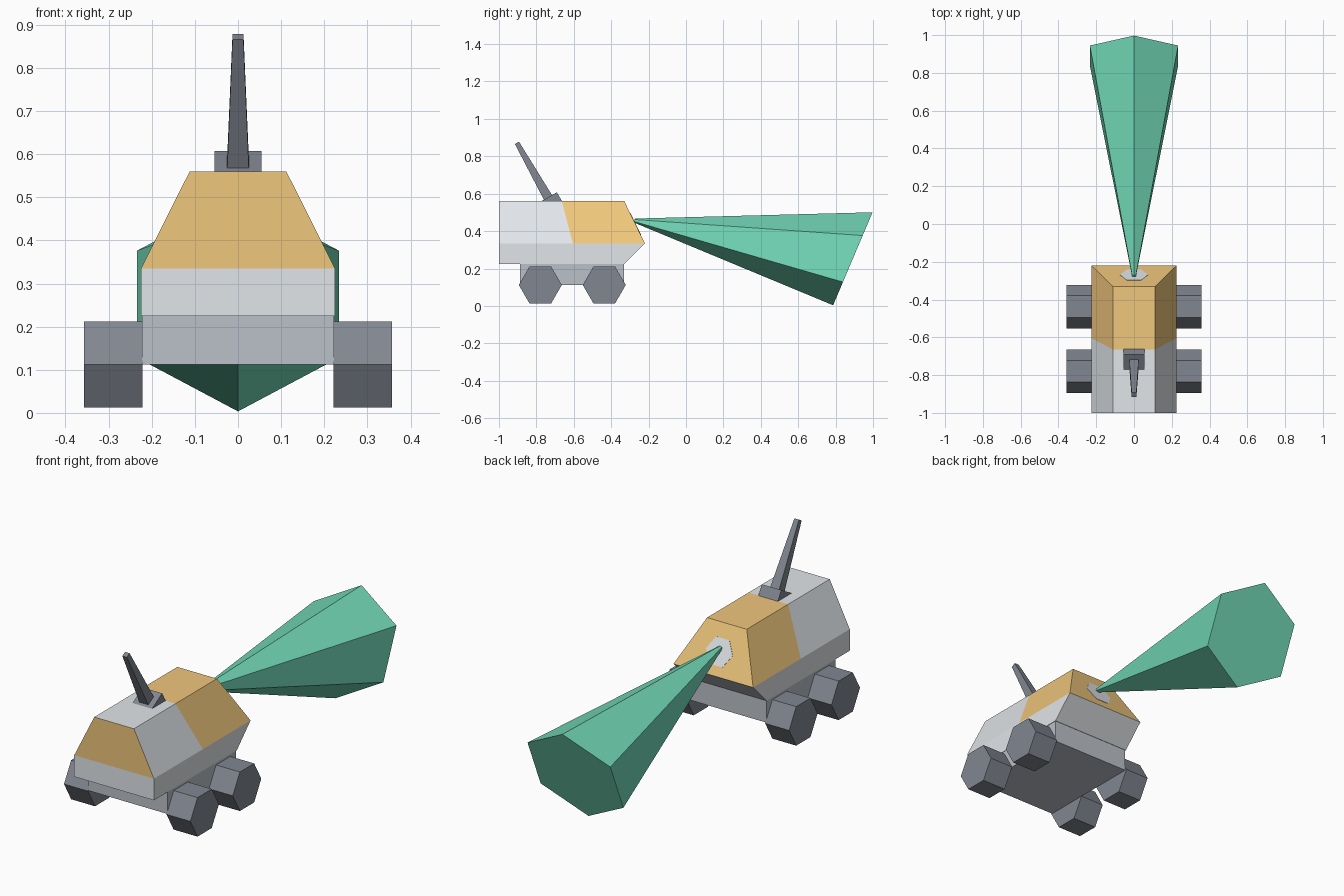
import bpy, bmesh, math
from mathutils import Vector, Matrix

if "Cube" in bpy.data.objects:
    bpy.data.objects.remove(bpy.data.objects["Cube"])


def mat(name, rgb):
    m = bpy.data.materials.new(name)
    m.diffuse_color = (*rgb, 1)
    m.use_nodes = True
    m.node_tree.nodes["Principled BSDF"].inputs["Base Color"].default_value = m.diffuse_color
    return m


PALE = mat("pale_grey", (0.76, 0.79, 0.82))
ORANGE = mat("orange", (0.87, 0.57, 0.20))
MID = mat("mid_grey", (0.50, 0.53, 0.58))
DARK = mat("dark_grey", (0.22, 0.24, 0.28))
GREEN = mat("green", (0.17, 0.70, 0.48))


def finish(name, bm, *mats):
    bmesh.ops.recalc_face_normals(bm, faces=bm.faces)
    me = bpy.data.meshes.new(name)
    bm.to_mesh(me)
    bm.free()
    for m in mats:
        me.materials.append(m)
    ob = bpy.data.objects.new(name, me)
    bpy.context.collection.objects.link(ob)
    return ob


def loft(name, ring_a, ring_b, material):
    bm = bmesh.new()
    a = [bm.verts.new(p) for p in ring_a]
    b = [bm.verts.new(p) for p in ring_b]
    n = len(a)
    for i in range(n):
        bm.faces.new((a[i], a[(i + 1) % n], b[(i + 1) % n], b[i]))
    bm.faces.new(a[::-1])
    bm.faces.new(b)
    return finish(name, bm, material)


def ring(centre, u, v, radius, sides, start=0.0):
    c, u, v = Vector(centre), Vector(u).normalized(), Vector(v).normalized()
    angles = [start + i * math.tau / sides for i in range(sides)]
    return [c + radius * (math.cos(t) * u + math.sin(t) * v) for t in angles]


def box(name, centre, size, material, tilt=0.0):
    bm = bmesh.new()
    m = Matrix.Translation(centre) @ Matrix.Rotation(tilt, 4, 'X') @ Matrix.Diagonal((*size, 1))
    bmesh.ops.create_cube(bm, size=1, matrix=m)
    return finish(name, bm, material)


# Body: three cross-sections at bottom, middle and top levels, two-tone paint
levels = [(0.225, 0.225), (0.225, 0.335), (0.112, 0.56)]
stations = [(-1, -1, -1), (-0.575, -0.605, -0.664), (-0.33, -0.22, -0.33)]
bm = bmesh.new()
grid = []
for ys in stations:
    right = [bm.verts.new((w, y, z)) for (w, z), y in zip(levels, ys)]
    left = [bm.verts.new((-w, y, z)) for (w, z), y in zip(levels, ys)]
    grid.append(right + left[::-1])
for s in range(2):
    a, b = grid[s], grid[s + 1]
    for i in range(6):
        f = bm.faces.new((a[i], a[(i + 1) % 6], b[(i + 1) % 6], b[i]))
        f.material_index = int(s == 1 and i in (1, 2, 3))
for g in (grid[0], grid[2]):
    bm.faces.new((g[0], g[1], g[4], g[5]))
    bm.faces.new((g[1], g[2], g[3], g[4])).material_index = 1
finish("body", bm, PALE, ORANGE)

# Chassis under the body
box("chassis", (0, -0.61, 0.169), (0.445, 0.556, 0.114), MID)

# Hexagonal wheels
for side, label in ((1, "right"), (-1, "left")):
    for y, end in ((-0.779, "front"), (-0.437, "rear")):
        loft(f"{end}_{label}_wheel",
             ring((side * 0.222, y, 0.112), (0, 1, 0), (0, 0, 1), 0.115, 6),
             ring((side * 0.357, y, 0.112), (0, 1, 0), (0, 0, 1), 0.115, 6), DARK)

# Tilted antenna mount and tapered square mast
lean = math.radians(30)
axis = Vector((0, -math.sin(lean), math.cos(lean)))
across = Vector((0, math.cos(lean), math.sin(lean)))
top = Vector((0, -0.738, 0.58))
box("mast_mount", top - axis * 0.03, (0.11, 0.11, 0.06), DARK, lean)
quarter = math.pi / 4
loft("mast",
     ring(top - axis * 0.01, (1, 0, 0), across, 0.036, 4, quarter),
     ring((0, -0.904, 0.872), (1, 0, 0), across, 0.018, 4, quarter), DARK)

# Flat lamp plate on the sloped end
slope = Vector((0, -0.11, 0.225)).normalized()
normal = Vector((0, slope.z, -slope.y))
lamp = Vector((0, -0.27, 0.437))
loft("lamp", ring(lamp - normal * 0.004, (1, 0, 0), slope, 0.075, 6),
     ring(lamp + normal * 0.002, (1, 0, 0), slope, 0.075, 6), PALE)

# Hexagonal light beam widening away from the lamp
tilt = (0, 0.21, 0.495)
loft("beam", ring((0, -0.277, 0.457), tilt, (1, 0, 0), 0.011, 6),
     ring((0, 0.892, 0.252), tilt, (1, 0, 0), 0.27, 6), GREEN)
